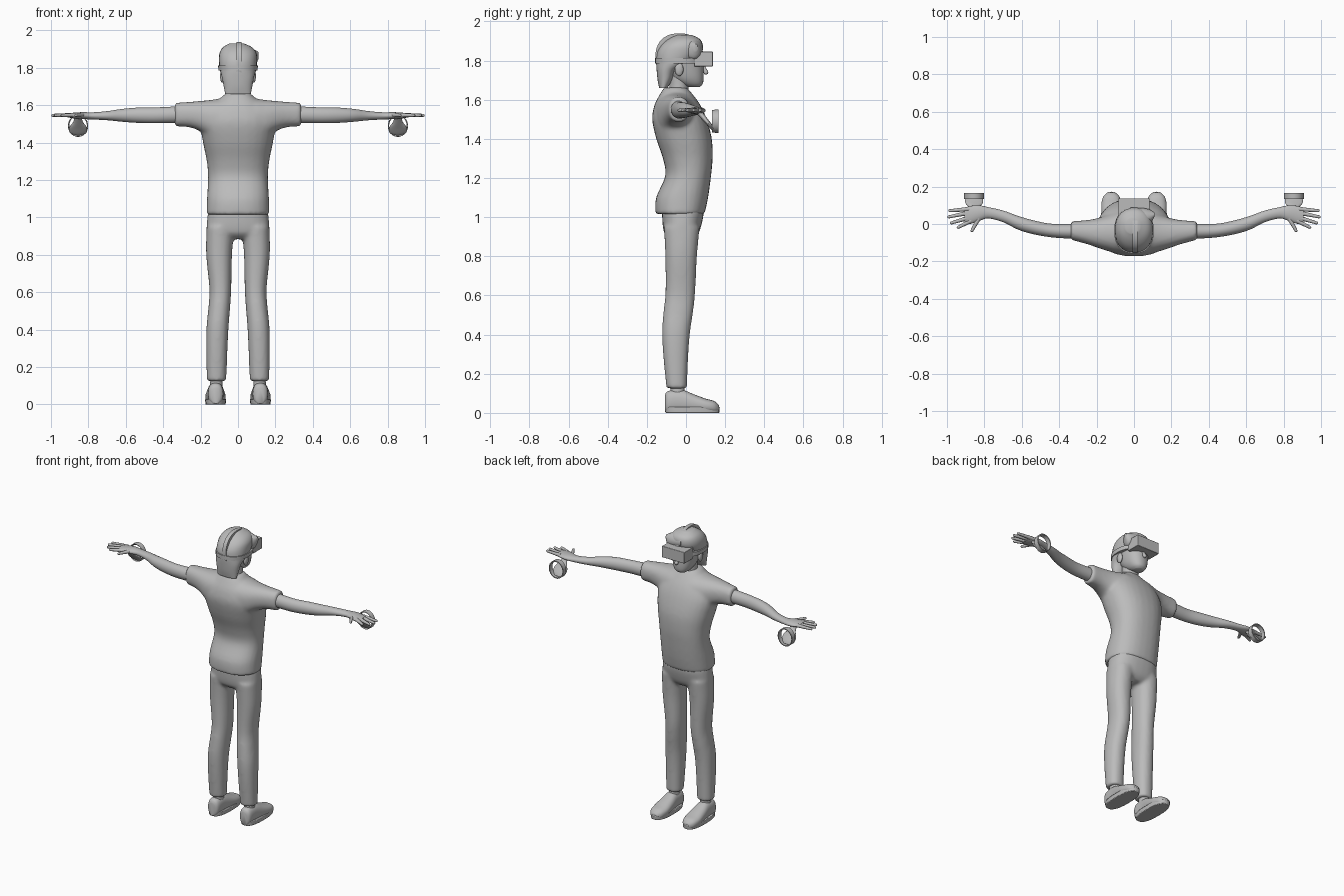
import bpy, bmesh, math
from mathutils import Vector, Matrix

if "Cube" in bpy.data.objects:
    bpy.data.objects.remove(bpy.data.objects["Cube"])

grey = bpy.data.materials.new("plain grey")
grey.use_nodes = True
grey.diffuse_color = (0.5, 0.5, 0.5, 1)
grey.node_tree.nodes["Principled BSDF"].inputs["Base Color"].default_value = (0.5, 0.5, 0.5, 1)


def spline(a, b, c, d, t):
    return 0.5 * (2 * b + (c - a) * t + (2 * a - 5 * b + 4 * c - d) * t * t
                  + (3 * b - a - 3 * c + d) * t ** 3)


def loft(bm, axis, rings, power=2.0, steps=4, segs=28):
    """Skin rounded sections (position, min1, max1, min2, max2) along an axis."""
    fine = []
    for i in range(len(rings) - 1):
        four = [rings[max(i - 1, 0)], rings[i], rings[i + 1], rings[min(i + 2, len(rings) - 1)]]
        for s in range(steps):
            fine.append([spline(*vals, s / steps) for vals in zip(*four)])
    fine.append(rings[-1])
    loops = []
    for pos, a0, a1, b0, b1 in fine:
        loop = []
        for k in range(segs):
            t = 2 * math.pi * k / segs
            c, s = math.cos(t), math.sin(t)
            co = [(a0 + a1) / 2 + (a1 - a0) / 2 * math.copysign(abs(c) ** (2 / power), c),
                  (b0 + b1) / 2 + (b1 - b0) / 2 * math.copysign(abs(s) ** (2 / power), s)]
            co.insert("xyz".index(axis), pos)
            loop.append(bm.verts.new(co))
        loops.append(loop)
    for p, q in zip(loops, loops[1:]):
        for k in range(segs):
            n = (k + 1) % segs
            bm.faces.new((p[k], p[n], q[n], q[k]))
    bm.faces.new(loops[0])
    bm.faces.new(loops[-1])


def rod(bm, p, q, r1, r2):
    """Tapered rod with a round tip."""
    p, q = Vector(p), Vector(q)
    turn = (q - p).to_track_quat("Z", "Y").to_matrix().to_4x4()
    bmesh.ops.create_cone(bm, cap_ends=True, segments=12, radius1=r1, radius2=r2,
                          depth=(q - p).length, matrix=Matrix.Translation((p + q) / 2) @ turn)
    bmesh.ops.create_uvsphere(bm, u_segments=12, v_segments=8, radius=r2,
                              matrix=Matrix.Translation(q))


def build(name, bm, mirror=False, blend=0.0, bevel=0.0, angle=50):
    bmesh.ops.recalc_face_normals(bm, faces=bm.faces)
    mesh = bpy.data.meshes.new(name)
    bm.to_mesh(mesh)
    bm.free()
    ob = bpy.data.objects.new(name, mesh)
    bpy.context.collection.objects.link(ob)
    mesh.materials.append(grey)
    if mirror:
        mod = ob.modifiers.new("mirror", "MIRROR")
        mod.use_mirror_merge = False
    if blend:
        mod = ob.modifiers.new("blend", "REMESH")
        mod.mode, mod.voxel_size, mod.use_smooth_shade = "VOXEL", blend, True
        mod = ob.modifiers.new("soften", "SMOOTH")
        mod.factor, mod.iterations = 0.5, 8
    if bevel:
        mod = ob.modifiers.new("bevel", "BEVEL")
        mod.width, mod.segments = bevel, 2
    bpy.ops.object.select_all(action="DESELECT")
    ob.select_set(True)
    bpy.context.view_layer.objects.active = ob
    bpy.ops.object.shade_smooth_by_angle(angle=math.radians(angle))
    return ob


# Shirt: torso and sleeves blended together
bm = bmesh.new()
loft(bm, "z", [(1.015, -.168, .168, -.157, .095), (1.1, -.166, .166, -.153, .113),
               (1.21, -.16, .16, -.106, .128), (1.3, -.167, .167, -.118, .136),
               (1.4, -.187, .187, -.152, .132), (1.5, -.2, .2, -.173, .106),
               (1.57, -.17, .17, -.162, .075), (1.62, -.115, .115, -.138, .04),
               (1.662, -.068, .068, -.112, .005)], power=2.3)
half = [(.07, -.158, .07, 1.42, 1.637), (.14, -.145, .05, 1.42, 1.629), (.2, -.125, .03, 1.46, 1.623),
        (.26, -.105, .02, 1.482, 1.618), (.338, -.085, .015, 1.487, 1.613)]
loft(bm, "x", [(-r[0], *r[1:]) for r in reversed(half)] + half, power=2.3)
build("shirt", bm, blend=0.01)

# Trousers: hips and both legs blended together
bm = bmesh.new()
loft(bm, "z", [(.885, -.1, .1, -.075, .035), (.92, -.163, .163, -.112, .066),
               (1.0, -.164, .164, -.122, .088), (1.05, -.155, .155, -.12, .09)], power=2.4)
leg = [(.125, .063, .167, -.1, .005), (.3, .056, .17, -.117, .012), (.42, .05, .168, -.122, .022),
       (.52, .042, .158, -.115, .037), (.62, .036, .153, -.105, .047), (.8, .032, .17, -.106, .056),
       (.95, .02, .168, -.113, .07)]
loft(bm, "z", leg, power=2.2)
loft(bm, "z", [(z, -b, -a, c, d) for z, a, b, c, d in leg], power=2.2)
build("trousers", bm, blend=0.01)

# Ankles, shoes and soles
bm = bmesh.new()
loft(bm, "z", [(.08, .083, .15, -.08, -.005), (.16, .085, .147, -.078, -.01)])
build("ankle", bm, mirror=True)
bm = bmesh.new()
loft(bm, "y", [(-.108, .098, .14, .005, .09), (-.09, .08, .158, 0, .112), (-.02, .076, .163, 0, .117),
               (.04, .069, .171, 0, .095), (.1, .066, .175, 0, .073), (.145, .077, .165, 0, .06),
               (.168, .1, .142, .005, .04)], power=2.4)
build("shoe", bm, mirror=True)
bm = bmesh.new()
loft(bm, "z", [(0, .066, .174, -.105, .17), (.03, .064, .176, -.108, .173)], power=2.6, steps=1)
build("sole", bm, mirror=True, bevel=0.004)

# Arms with palm and fingers
bm = bmesh.new()
loft(bm, "x", [(.27, -.078, .003, 1.505, 1.598), (.36, -.077, .0, 1.505, 1.592),
               (.45, -.07, .002, 1.504, 1.588), (.54, -.054, .02, 1.506, 1.587),
               (.62, -.03, .043, 1.512, 1.58), (.7, .01, .072, 1.52, 1.568),
               (.78, .03, .09, 1.524, 1.562), (.83, .015, .1, 1.526, 1.563),
               (.88, .0, .095, 1.53, 1.56), (.905, .01, .085, 1.535, 1.558)])
for base, tip in [((.88, .08), (.985, .071)), ((.885, .06), (.99, .038)), ((.88, .035), (.975, .006)),
                  ((.87, .018), (.94, -.018)), ((.83, .03), (.866, -.035))]:
    rod(bm, (*base, 1.547), (*tip, 1.546), .012, .008)
build("arm", bm, mirror=True)

# Hand controllers: slanted paddle and upright tracking ring
bm = bmesh.new()
tilt = Matrix.Translation((.855, 0, 0))
loft(bm, "z", [(0, -.018, .018, -.014, .014), (.05, -.025, .025, -.013, .013),
               (.09, -.047, .047, -.011, .011), (.125, -.045, .045, -.01, .01),
               (.145, -.022, .022, -.006, .006)])
place = Matrix.Translation((.855, .055, 1.55)) @ Matrix.Rotation(math.radians(-140), 4, "X")
bmesh.ops.transform(bm, matrix=place, verts=bm.verts)
build("controller_handle", bm, mirror=True)
bm = bmesh.new()
segs = 28
profile = [(.047, .137), (.053, .133), (.054, .166), (.048, .166)]
rings = []
for k in range(segs):
    t = 2 * math.pi * k / segs
    rings.append([bm.verts.new((.855 + r * math.cos(t), y, 1.49 + 1.1 * r * math.sin(t)))
                  for r, y in profile])
for k in range(segs):
    a, b = rings[k], rings[(k + 1) % segs]
    for j in range(4):
        n = (j + 1) % 4
        bm.faces.new((a[j], a[n], b[n], b[j]))
build("controller_ring", bm, mirror=True)

# Neck, head, nose and ears
bm = bmesh.new()
loft(bm, "z", [(1.6, -.062, .062, -.1, .015), (1.66, -.052, .052, -.085, .012),
               (1.72, -.052, .052, -.085, .02)])
build("neck", bm)
bm = bmesh.new()
loft(bm, "z", [(1.665, -.028, .028, .015, .07), (1.68, -.048, .048, -.03, .085),
               (1.71, -.065, .065, -.07, .09), (1.76, -.077, .077, -.1, .09),
               (1.82, -.085, .085, -.12, .088), (1.88, -.075, .075, -.1, .07)], power=2.3)
build("head", bm)
bm = bmesh.new()
rod(bm, (0, .085, 1.775), (0, .102, 1.74), .008, .012)
build("nose", bm)
bm = bmesh.new()
bmesh.ops.create_uvsphere(bm, u_segments=16, v_segments=10, radius=1,
                          matrix=Matrix.Translation((.084, -.035, 1.755))
                          @ Matrix.Diagonal((.012, .022, .034, 1)))
build("ear", bm, mirror=True)

# Hair with a tuft swept to one side
bm = bmesh.new()
loft(bm, "z", [(1.66, -.068, .068, -.137, -.095), (1.7, -.076, .076, -.145, -.07),
               (1.75, -.086, .086, -.15, -.045), (1.79, -.097, .097, -.152, .03),
               (1.84, -.102, .102, -.148, .078), (1.88, -.098, .098, -.125, .085),
               (1.91, -.08, .075, -.09, .07), (1.931, -.045, .03, -.05, .03)], power=2.2)
build("hair", bm)
bm = bmesh.new()
loft(bm, "x", [(-.02, -.06, .088, 1.82, 1.92), (.05, -.03, .085, 1.805, 1.91),
               (.09, .005, .075, 1.81, 1.895), (.11, .04, .06, 1.85, 1.885)])
build("hair_tuft", bm)

# Headset: box visor, strap round the head, strap over the crown
bm = bmesh.new()
bmesh.ops.create_cube(bm, size=1, matrix=Matrix.Translation((0, .09, 1.808))
                      @ Matrix.Diagonal((.168, .094, .076, 1)))
build("visor", bm, bevel=0.003, angle=30)
bm = bmesh.new()
loft(bm, "z", [(1.786, -.105, .105, -.158, .085), (1.812, -.106, .106, -.158, .085)], power=2.3, steps=1)
build("head_strap", bm)
bm = bmesh.new()
loft(bm, "x", [(-.008, -.156, .088, 1.7, 1.939), (.018, -.156, .088, 1.7, 1.939)], power=2.3, steps=1, segs=40)
build("crown_strap", bm)
